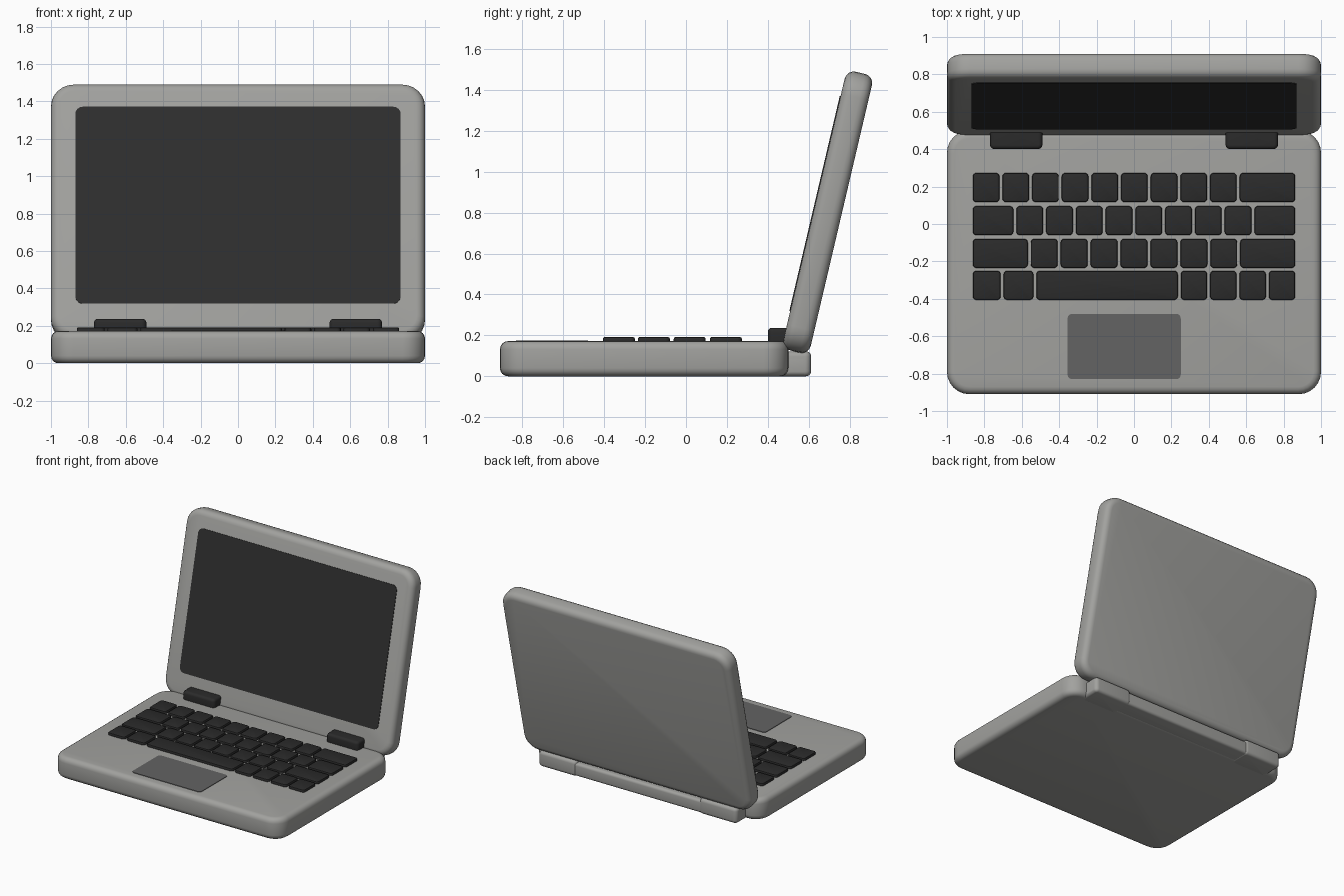
import bpy, bmesh, math
from mathutils import Matrix

if "Cube" in bpy.data.objects:
    bpy.data.objects.remove(bpy.data.objects["Cube"])


def material(name, r, g, b):
    m = bpy.data.materials.new(name)
    m.diffuse_color = (r, g, b, 1)
    m.use_nodes = True
    m.node_tree.nodes["Principled BSDF"].inputs["Base Color"].default_value = m.diffuse_color
    return m


BODY = material("warm grey casing", 0.36, 0.36, 0.345)
DARK = material("dark keys", 0.024, 0.024, 0.024)
SCREEN = material("dark screen", 0.028, 0.028, 0.028)
PAD = material("mid grey pad", 0.125, 0.125, 0.125)


def slab(name, x, y, z, mat, corner, rim, segs=4, matrix=None):
    """Box given by (min, max) ranges: rounded plan corners, then rounded rims."""
    bm = bmesh.new()
    bmesh.ops.create_cube(bm, size=1)
    for v in bm.verts:
        v.co = [(a + b) / 2 + c * (b - a) for c, (a, b) in zip(v.co, (x, y, z))]
    upright = [e for e in bm.edges if abs(e.verts[0].co.z - e.verts[1].co.z) > 1e-5]
    bmesh.ops.bevel(bm, geom=upright, offset=corner, segments=segs + 2,
                    profile=0.5, affect='EDGES')
    if rim:
        level = [e for e in bm.edges if abs(e.verts[0].co.z - e.verts[1].co.z) < 1e-5]
        bmesh.ops.bevel(bm, geom=level, offset=rim, segments=segs,
                        profile=0.5, affect='EDGES')
    if matrix:
        bm.transform(matrix)
    bmesh.ops.recalc_face_normals(bm, faces=bm.faces[:])
    me = bpy.data.meshes.new(name)
    bm.to_mesh(me)
    bm.free()
    me.materials.append(mat)
    ob = bpy.data.objects.new(name, me)
    bpy.context.collection.objects.link(ob)
    return ob


# Base with the hinge bar behind it
slab("base", (-1, 1), (-0.91, 0.5), (0, 0.172), BODY, 0.12, 0.04)
slab("hinge_bar", (-0.87, 0.87), (0.4, 0.605), (0.003, 0.105), BODY, 0.03, 0.02)

# Hinge knuckles and dark hinge covers, mirrored left and right
for side, s in (("left", -1), ("right", 1)):
    def span(a, b):
        return tuple(sorted((s * a, s * b)))
    slab("knuckle_" + side, span(0.54, 0.87), (0.42, 0.612), (0, 0.122), BODY, 0.03, 0.025)
    slab("hinge_cover_" + side, span(0.49, 0.77), (0.4, 0.54), (0.14, 0.237), DARK, 0.025, 0.02)

# Lid tilted back; local +z is the screen side
tilt = Matrix.Translation((0, 0.693, 0.802)) @ Matrix.Rotation(math.radians(76.8), 4, 'X')
slab("lid", (-1, 1), (-0.7, 0.7), (-0.0685, 0.0685), BODY, 0.12, 0.045, matrix=tilt)
slab("screen", (-0.87, 0.87), (-0.512, 0.568), (0.064, 0.0725), SCREEN, 0.04, 0, matrix=tilt)

# Touch pad
slab("touch_pad", (-0.355, 0.25), (-0.83, -0.48), (0.168, 0.176), PAD, 0.025, 0)


def steps(start, end, n):
    return [start + (end - start) * i / n for i in range(n + 1)]


# Keys: each row is a list of dividing lines between keys
rows = [
    (0.195, steps(-0.87, 0.557, 9) + [0.87]),
    (0.018, [-0.87] + steps(-0.637, 0.636, 8) + [0.87]),
    (-0.157, [-0.87] + steps(-0.56, 0.56, 7) + [0.87]),
    (-0.328, [-0.87, -0.705, -0.53] + steps(0.242, 0.87, 4)),
]
for r, (cy, lines) in enumerate(rows):
    for k, (a, b) in enumerate(zip(lines, lines[1:])):
        slab(f"key_{r}_{k}", (a + 0.008, b - 0.008), (cy - 0.078, cy + 0.078),
             (0.16, 0.192), DARK, 0.02, 0.009, 2)

# Smooth shading with sharp edges kept
bpy.ops.object.select_all(action='SELECT')
bpy.context.view_layer.objects.active = bpy.data.objects["base"]
bpy.ops.object.shade_smooth_by_angle(angle=math.radians(35))
